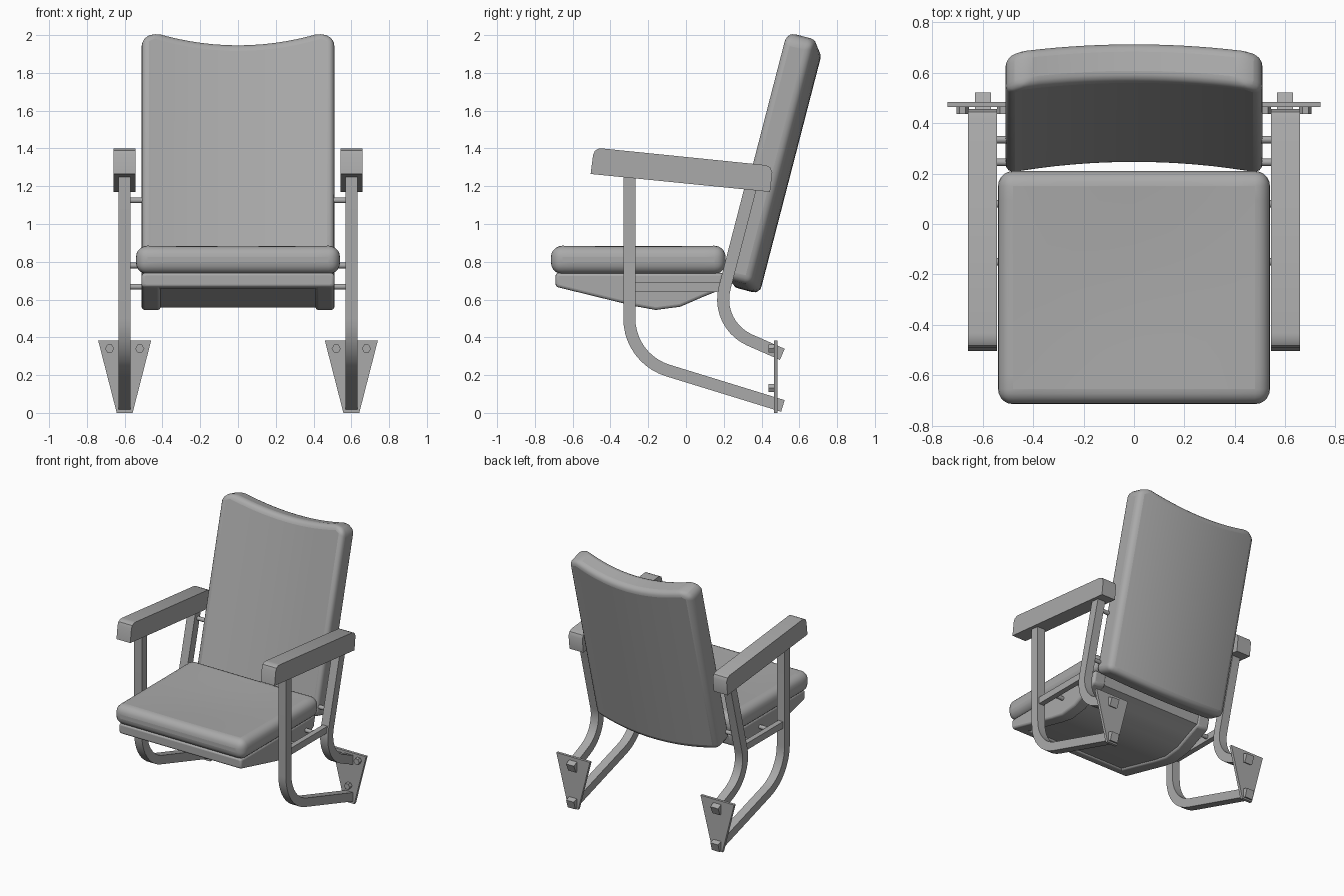
import bpy, bmesh, math
from mathutils import Vector

if "Cube" in bpy.data.objects:
    bpy.data.objects.remove(bpy.data.objects["Cube"])

grey = bpy.data.materials.new("dark_grey")
grey.diffuse_color = (0.4, 0.4, 0.4, 1)
grey.use_nodes = True
grey.node_tree.nodes["Principled BSDF"].inputs["Base Color"].default_value = grey.diffuse_color


def finish(name, bm, mirror=False, bevel=0, segs=3):
    bmesh.ops.recalc_face_normals(bm, faces=bm.faces)
    me = bpy.data.meshes.new(name)
    bm.to_mesh(me)
    bm.free()
    me.materials.append(grey)
    ob = bpy.data.objects.new(name, me)
    bpy.context.collection.objects.link(ob)
    bpy.context.view_layer.objects.active = ob
    for o in bpy.context.selected_objects:
        o.select_set(False)
    ob.select_set(True)
    if bevel:
        m = ob.modifiers.new("bevel", 'BEVEL')
        m.width, m.segments = bevel, segs
        m.limit_method, m.angle_limit = 'ANGLE', math.radians(35)
    if mirror:
        m = ob.modifiers.new("mirror", 'MIRROR')
        m.use_mirror_merge = False
    bpy.ops.object.shade_smooth_by_angle(angle=math.radians(35))
    return ob


def loft(bm, rings):
    """Join rings of points into a capped solid."""
    vs = [[bm.verts.new(p) for p in r] for r in rings]
    n = len(vs[0])
    for a, b in zip(vs, vs[1:]):
        for i in range(n):
            bm.faces.new((a[i], a[(i + 1) % n], b[(i + 1) % n], b[i]))
    bm.faces.new(vs[0])
    bm.faces.new(vs[-1])


def side_solid(name, profile, x0, x1, **kw):
    """Extrude a (y, z) profile across x."""
    bm = bmesh.new()
    loft(bm, [[(x, y, z) for y, z in profile] for x in (x0, x1)])
    return finish(name, bm, **kw)


def bent_tube(name, a, corner, b, r, x, w, steps=10):
    """Square bar running a -> filleted corner -> b in the side plane."""
    a, p, b = (Vector((0, *q)) for q in (a, corner, b))
    d1, d2 = (a - p).normalized(), (b - p).normalized()
    half = (math.pi - d1.angle(d2)) / 2
    t = r * math.tan(half)
    c = p + (d1 + d2).normalized() * r / math.cos(half)
    s, e = (p + d1 * t - c).normalized(), (p + d2 * t - c).normalized()
    path = [a] + [c + s.slerp(e, i / steps).normalized() * r for i in range(steps + 1)] + [b]
    rings = []
    for i, q in enumerate(path):
        d = -d1 if i < 2 else d2 if i > steps else path[i + 1] - path[i - 1]
        n = Vector((0, -d.z, d.y)).normalized() * w
        rings.append([q + n * k + Vector((x + j * w, 0, 0))
                      for k, j in ((-1, -1), (-1, 1), (1, 1), (1, -1))])
    bm = bmesh.new()
    loft(bm, rings)
    return finish(name, bm, mirror=True)


def rod(name, start, end, r, sides):
    """Straight round or hexagonal rod, mirrored."""
    s, e = Vector(start), Vector(end)
    bm = bmesh.new()
    q = (e - s).to_track_quat('Z', 'Y')
    loft(bm, [[c + q @ Vector((r * math.cos(k * math.tau / sides), r * math.sin(k * math.tau / sides), 0))
               for k in range(sides)] for c in (s, e)])
    return finish(name, bm, mirror=True)


# Seat cushion: padded slab with a slight hollow on top
bm = bmesh.new()
bmesh.ops.create_cube(bm, size=1)
flat = [e for e in bm.edges if abs(e.verts[0].co.z - e.verts[1].co.z) < 0.1]
bmesh.ops.subdivide_edges(bm, edges=flat, cuts=7, use_grid_fill=True)
for v in bm.verts:
    x, y, z = v.co
    dip = 0.015 * math.cos(math.pi * x) * math.cos(math.pi * y) if z > 0 else 0
    v.co = (x * 1.08, y * 0.925 - 0.2525, z * 0.15 + 0.81 - dip)
finish("seat_cushion", bm, bevel=0.06, segs=5)

# Seat pan: two side cheeks and a slightly recessed middle, plus front rail
pan = [(-0.69, 0.74), (-0.69, 0.668), (-0.27, 0.565), (-0.16, 0.545), (-0.03, 0.562),
       (0.08, 0.61), (0.18, 0.65), (0.2, 0.74)]
side_solid("seat_pan_cheek", pan, 0.41, 0.51, mirror=True, bevel=0.015)
side_solid("seat_pan_middle", [(y * 0.98, z if z > 0.7 else z + 0.014) for y, z in pan], -0.42, 0.42)
side_solid("seat_pan_rail", [(-0.69, 0.74), (-0.69, 0.668), (-0.62, 0.655), (-0.62, 0.74)],
           -0.5, 0.5, bevel=0.012)

# Backrest: reclined slab, curved in plan, with dipped top and bottom edges
tilt = math.radians(14.5)
up = Vector((0, math.sin(tilt), math.cos(tilt)))
back = Vector((0, math.cos(tilt), -math.sin(tilt)))
rings = []
for x in [-0.51] + [-0.44 + 0.88 * i / 14 for i in range(15)] + [0.51]:
    k = 1 - (x / 0.51) ** 2
    dip = max(0, 1 - (x / 0.44) ** 2)
    cut = 0.035 if abs(x) > 0.5 else 0
    o = Vector((x, 0.192, 0.72)) + back * 0.057 * k
    lo, hi = -0.038 * k, 1.347 - 0.057 * dip - cut
    rings.append([o + up * s + back * t for s, t in ((lo, 0), (lo, 0.157), (hi, 0.157), (hi, 0))])
bm = bmesh.new()
loft(bm, rings)
finish("backrest", bm, bevel=0.042, segs=4)

# Armrests
side_solid("armrest", [(-0.505, 1.265), (-0.492, 1.365), (-0.482, 1.388), (-0.46, 1.4), (-0.435, 1.399),
                       (0.42, 1.312), (0.445, 1.3), (0.457, 1.275), (0.445, 1.17)],
           0.543, 0.658, mirror=True)

# Side frames: front and rear bent bars with a connecting bar
bent_tube("front_leg", (-0.3, 1.27), (-0.3, 0.287), (0.513, 0.037), 0.288, 0.6, 0.032)
bent_tube("rear_leg", (0.347, 1.21), (0.154, 0.466), (0.51, 0.31), 0.235, 0.6, 0.032)
side_solid("side_bar", [(-0.28, 0.64), (0.2, 0.64), (0.2, 0.69), (-0.28, 0.69)], 0.58, 0.62, mirror=True)

# Pins joining the frames to the seat and backrest
for i, (y, z) in enumerate([(0.335, 1.125), (0.245, 0.78), (-0.15, 0.668), (0.08, 0.668)]):
    rod(f"pin_{i + 1}", (0.46, y, z), (0.59, y, z), 0.015, 12)

# Mounting plates with hex bolts
bm = bmesh.new()
loft(bm, [[(x, y, z) for x, z in ((0.46, 0.382), (0.74, 0.382), (0.642, 0.0), (0.558, 0.0))]
          for y in (0.465, 0.485)])
finish("mounting_plate", bm, mirror=True)
for i, (x, z) in enumerate([(0.52, 0.34), (0.68, 0.34), (0.6, 0.132)]):
    rod(f"bolt_{i + 1}", (x, 0.436, z), (x, 0.47, z), 0.024, 6)
